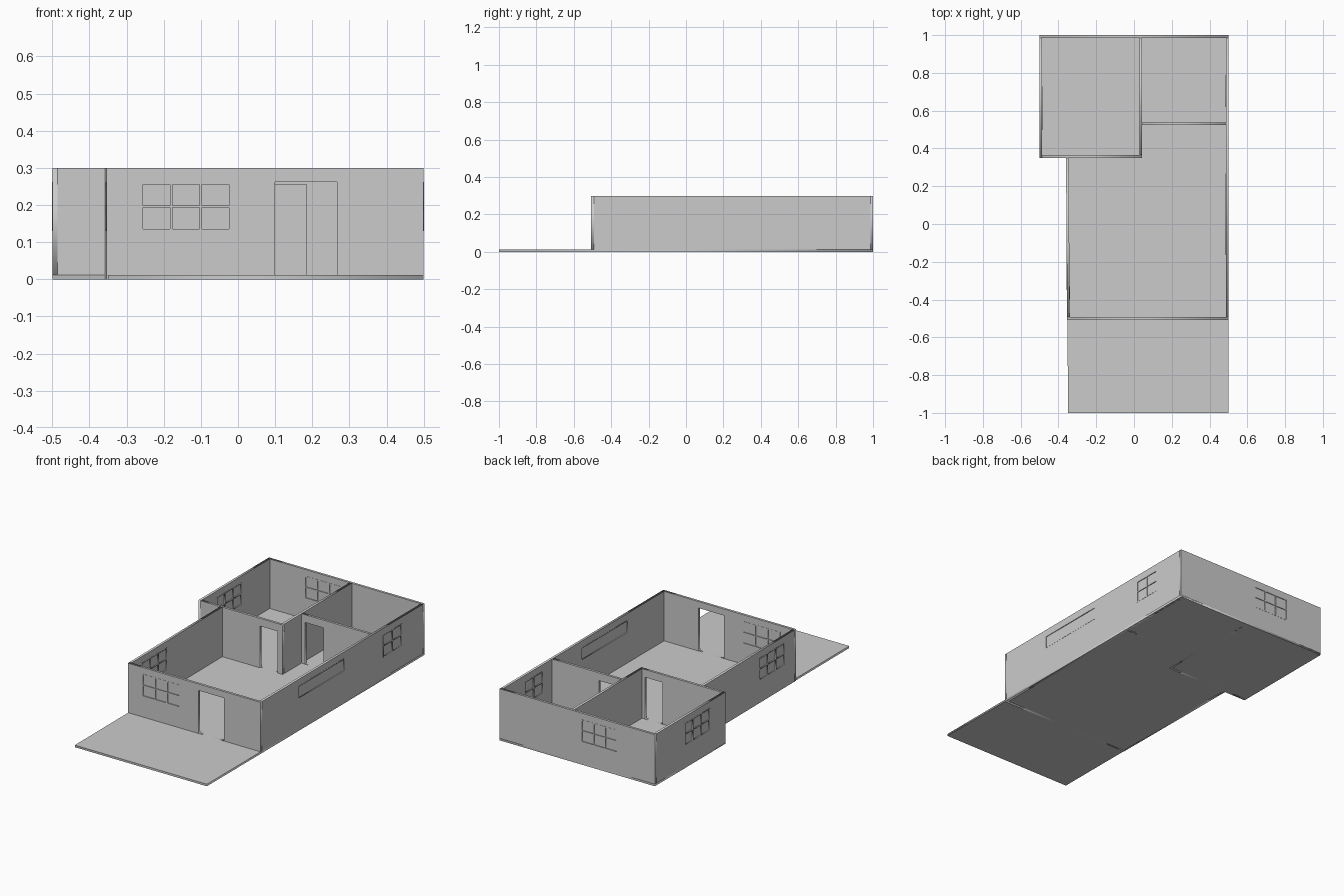
import bpy
from mathutils import Matrix, Vector

if "Cube" in bpy.data.objects:
    bpy.data.objects.remove(bpy.data.objects["Cube"])

T = 0.014          # wall thickness
H = 0.30           # wall height
FLOOR = 0.012      # slab thickness
BAR = 0.006        # window bar width


def rect(x0, x1, z0, z1):
    return [(x0, z0), (x1, z0), (x1, z1), (x0, z1)]


def panel(name, outline, holes, thick, mat):
    """Flat outline with holes, filled and thickened, converted to a mesh."""
    cu = bpy.data.curves.new(name, 'CURVE')
    cu.dimensions = '2D'
    cu.fill_mode = 'BOTH'
    cu.extrude = thick / 2
    for loop in [outline] + holes:
        sp = cu.splines.new('POLY')
        sp.points.add(len(loop) - 1)
        for pt, (a, b) in zip(sp.points, loop):
            pt.co = (a, b, 0, 1)
        sp.use_cyclic_u = True
    tmp = bpy.data.objects.new(name + "_curve", cu)
    bpy.context.collection.objects.link(tmp)
    bpy.context.view_layer.update()
    dg = bpy.context.evaluated_depsgraph_get()
    me = bpy.data.meshes.new_from_object(tmp.evaluated_get(dg))
    bpy.data.objects.remove(tmp)
    ob = bpy.data.objects.new(name, me)
    ob.matrix_world = mat
    bpy.context.collection.objects.link(ob)
    return ob


def wall(name, p, q, doors=(), windows=()):
    """Wall along p-q. doors: (start, end, top); windows: (start, end, sill, top, columns, rows)."""
    p, q = Vector((*p, 0)), Vector((*q, 0))
    d = (q - p).normalized()
    up = Vector((0, 0, 1))
    mat = Matrix((d, up, d.cross(up))).transposed().to_4x4()
    mat.translation = p
    holes = [rect(a, b, FLOOR, top) for a, b, top in doors]
    holes += [rect(*w[:4]) for w in windows]
    panel(name, rect(0, (q - p).length, 0, H), holes, T, mat)
    for i, (a, b, z0, z1, cols, rows) in enumerate(windows):
        panel(f"{name}_glass_{i}", rect(a, b, z0, z1), [], T * 0.5, mat)
        cw, ch = (b - a - BAR) / cols, (z1 - z0 - BAR) / rows
        panes = [rect(a + BAR + c * cw, a + (c + 1) * cw,
                      z0 + BAR + r * ch, z0 + (r + 1) * ch)
                 for c in range(cols) for r in range(rows)]
        panel(f"{name}_frame_{i}", rect(a, b, z0, z1), panes, T + 0.002, mat)


# floor slab with the porch
slab = [(-0.35, -1), (0.5, -1), (0.5, 1), (-0.5, 1), (-0.5, 0.35), (-0.354, 0.35)]
panel("floor_slab", slab, [], FLOOR, Matrix.Translation((0, 0, FLOOR / 2)))

# outer walls
wall("front_wall", (-0.354, -0.5), (0.5, -0.5),
     doors=[(0.454, 0.620, 0.262)],
     windows=[(0.092, 0.336, 0.13, 0.262, 3, 2)])
wall("right_wall", (0.493, -0.493), (0.493, 0.986),
     windows=[(0.330, 0.760, 0.185, 0.262, 1, 1),
              (1.113, 1.283, 0.13, 0.262, 2, 2)])
wall("back_wall", (-0.5, 0.993), (0.5, 0.993),
     windows=[(0.240, 0.475, 0.13, 0.262, 3, 2)])
wall("bedroom_left_wall", (-0.493, 0.35), (-0.493, 0.986),
     windows=[(0.147, 0.377, 0.13, 0.262, 3, 2)])
wall("living_left_wall", (-0.353, 0.35), (-0.347, -0.493),
     windows=[(0.512, 0.750, 0.13, 0.262, 3, 2)])

# inner walls
wall("bedroom_front_wall", (-0.486, 0.357), (0.042, 0.357),
     doors=[(0.381, 0.494, 0.255)])
wall("bedroom_side_wall", (0.035, 0.364), (0.035, 0.986))
wall("back_room_wall", (0.042, 0.53), (0.486, 0.53),
     doors=[(0.022, 0.143, 0.255)])
